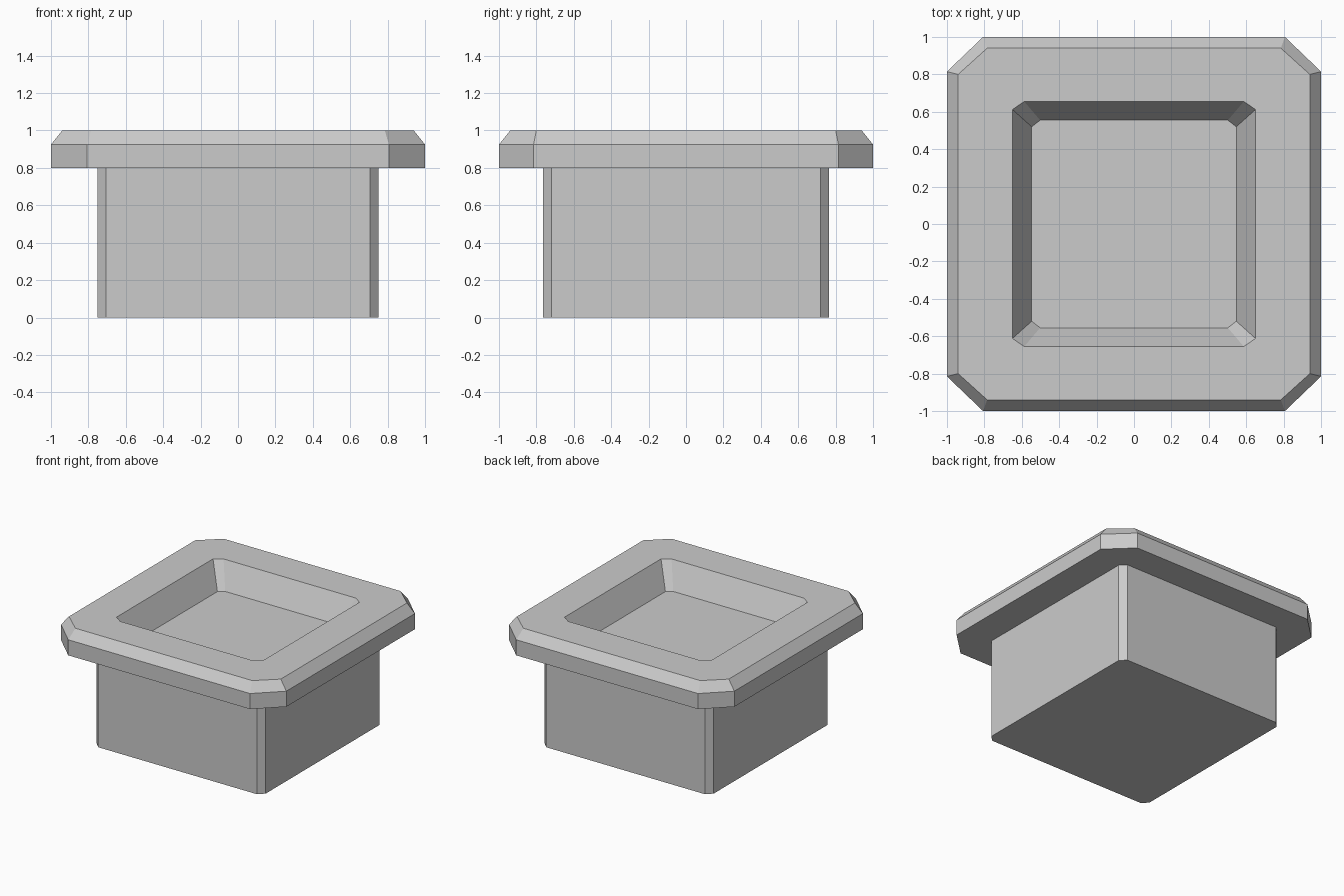
import bpy
import bmesh

cube = bpy.data.objects.get("Cube")
if cube:
    bpy.data.objects.remove(cube, do_unlink=True)

# One plain grey for the whole model
grey = bpy.data.materials.new("plain_grey")
color = (0.6, 0.6, 0.6, 1)
grey.diffuse_color = color
grey.use_nodes = True
grey.node_tree.nodes["Principled BSDF"].inputs["Base Color"].default_value = color


def cut_corner_ring(bm, hx, hy, cut_x, cut_y, z):
    """Rectangle with clipped corners, counter-clockwise from above."""
    ex, ey = hx - cut_x, hy - cut_y
    outline = [(hx, -ey), (hx, ey), (ex, hy), (-ex, hy),
               (-hx, ey), (-hx, -ey), (-ex, -hy), (ex, -hy)]
    return [bm.verts.new((x, y, z)) for x, y in outline]


def loft(name, sections, cap_bottom=False, cap_top=False):
    """Join successive clipped rectangles with flat quads."""
    bm = bmesh.new()
    rings = [cut_corner_ring(bm, *s) for s in sections]
    for low, high in zip(rings, rings[1:]):
        for i in range(len(low)):
            j = (i + 1) % len(low)
            bm.faces.new((low[i], low[j], high[j], high[i]))
    if cap_bottom:
        bm.faces.new(rings[0][::-1])
    if cap_top:
        bm.faces.new(rings[-1])
    mesh = bpy.data.meshes.new(name)
    bm.to_mesh(mesh)
    bm.free()
    mesh.materials.append(grey)
    obj = bpy.data.objects.new(name, mesh)
    bpy.context.collection.objects.link(obj)
    return obj


rim_base = 0.8
body_outline = (0.75, 0.765, 0.045, 0.045)

# Square plug body, open where it meets the rim
loft("body", [(*body_outline, 0), (*body_outline, rim_base)], cap_bottom=True)

# Rim: underside, wall, outer bevel, flat top, recess wall, recess floor
loft("rim_with_recess", [
    (*body_outline, rim_base),
    (1, 1, 0.193, 0.185, rim_base),
    (1, 1, 0.193, 0.185, 0.925),
    (0.94, 0.94, 0.155, 0.14, 1),
    (0.65, 0.655, 0.063, 0.043, 1),
    (0.547, 0.555, 0.045, 0.035, rim_base),
], cap_top=True)
